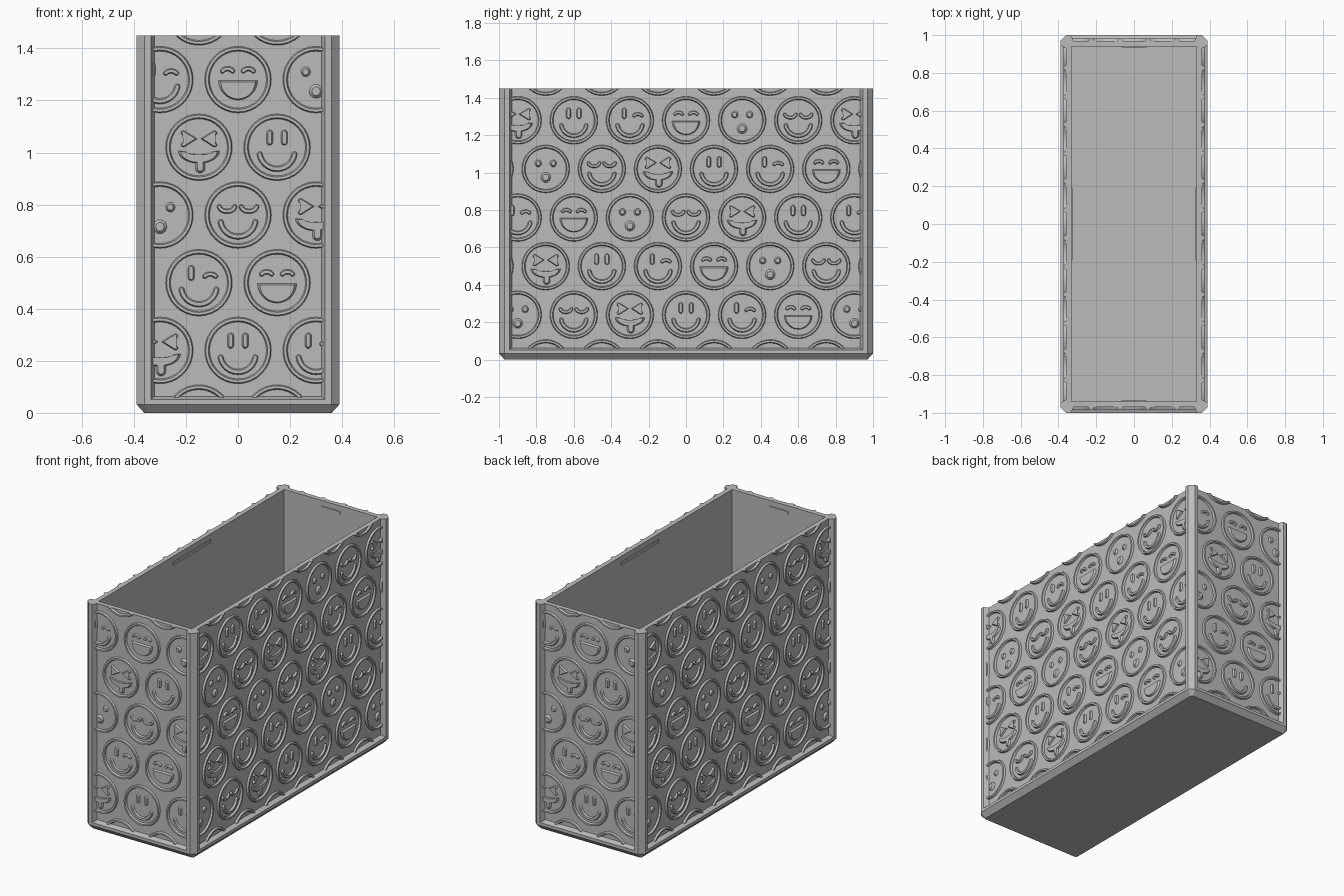
import bpy, bmesh
from math import pi, sin, cos, radians, atan2
from mathutils import Vector

if "Cube" in bpy.data.objects:
    bpy.data.objects.remove(bpy.data.objects["Cube"])

HX, HY, TOP = 0.39, 1.0, 1.45      # half width, half length, height
RECESS, WALL = 0.03, 0.06          # panel depth, total wall thickness
RAISE, SINK = 0.012, -0.006        # relief top and buried bottom

grey = bpy.data.materials.new("light_grey")
grey.use_nodes = True
grey.diffuse_color = (0.5, 0.5, 0.5, 1)
grey.node_tree.nodes["Principled BSDF"].inputs["Base Color"].default_value = grey.diffuse_color


def add_object(name, bm):
    bmesh.ops.recalc_face_normals(bm, faces=bm.faces)
    mesh = bpy.data.meshes.new(name)
    bm.to_mesh(mesh)
    bm.free()
    mesh.materials.append(grey)
    ob = bpy.data.objects.new(name, mesh)
    bpy.context.collection.objects.link(ob)
    return ob


def bridge(bm, a, b):
    for i in range(len(a)):
        j = (i + 1) % len(a)
        bm.faces.new((a[i], a[j], b[j], b[i]))


# ---- base tray: lofted chamfered rectangles
def chamfered(hx, hy, c):
    pts = []
    for sx, sy in ((1, 1), (-1, 1), (-1, -1), (1, -1)):
        pair = [(sx * hx, sy * (hy - c)), (sx * (hx - c), sy * hy)]
        pts += pair if sx * sy > 0 else pair[::-1]
    return pts


bm = bmesh.new()
rings = []
for inset, c, z in ((0.03, 0.01, 0), (0, 0.03, 0.033), (0, 0.03, 0.052), (0.029, 0.02, 0.063)):
    rings.append([bm.verts.new((x, y, z)) for x, y in chamfered(HX - inset, HY - inset, c)])
for a, b in zip(rings, rings[1:]):
    bridge(bm, a, b)
bm.faces.new(rings[0])
bm.faces.new(rings[-1])
add_object("base_tray", bm)

# ---- walls with corner posts: one plan outline, extruded
bm = bmesh.new()
outer = []
post = ((0.03, 0.07), (0, 0.055), (0, 0.03), (0.03, 0), (0.055, 0), (0.07, 0.03))
for sx, sy in ((1, 1), (-1, 1), (-1, -1), (1, -1)):
    corner = [(sx * (HX - a), sy * (HY - b)) for a, b in post]
    outer += corner if sx * sy > 0 else corner[::-1]
ix, iy = HX - WALL, HY - WALL
edges = []
for loop in (outer, [(ix, iy), (-ix, iy), (-ix, -iy), (ix, -iy)]):
    vs = [bm.verts.new((x, y, 0.04)) for x, y in loop]
    edges += [bm.edges.new((vs[i - 1], vs[i])) for i in range(len(vs))]
bmesh.ops.triangle_fill(bm, edges=edges, use_beauty=True)
res = bmesh.ops.extrude_face_region(bm, geom=bm.faces[:], use_keep_orig=True)
moved = [g for g in res["geom"] if isinstance(g, bmesh.types.BMVert)]
bmesh.ops.translate(bm, verts=moved, vec=(0, 0, TOP - 0.04))
add_object("walls_and_posts", bm)

# ---- small lid ridges inside the rim
for name, x, y, sx, sy in (("left", ix, 0, 0.01, 0.38), ("right", -ix, 0, 0.01, 0.38),
                           ("back", 0, iy, 0.13, 0.01), ("front", 0, -iy, 0.13, 0.01)):
    bm = bmesh.new()
    bmesh.ops.create_cube(bm, size=1)
    bmesh.ops.scale(bm, vec=(sx, sy, 0.02), verts=bm.verts)
    bmesh.ops.translate(bm, vec=(x, y, 1.405), verts=bm.verts)
    add_object(name + "_lid_ridge", bm)


# ---- relief building blocks, drawn in (u, z) with -y as height
def arc(cx, cz, r, a0, a1, n, squash=1.0):
    return [Vector((cx + r * cos(a), cz + squash * r * sin(a)))
            for a in (radians(a0 + (a1 - a0) * i / n) for i in range(n + 1))]


def loop_verts(bm, pts, centre, height):
    return [bm.verts.new((p[0] + centre[0], -height, p[1] + centre[1])) for p in pts]


def plate(bm, base, top, centre):
    lo, hi = loop_verts(bm, base, centre, SINK), loop_verts(bm, top, centre, RAISE)
    bridge(bm, lo, hi)
    caps = [bm.faces.new(lo), bm.faces.new(hi)]
    bmesh.ops.triangulate(bm, faces=caps)


def fat_outline(path, w):
    dirs = [(b - a).normalized() for a, b in zip(path, path[1:])]
    left, right = [], []
    for i in range(1, len(path) - 1):
        t = (dirs[i - 1] + dirs[i]).normalized()
        n = Vector((-t.y, t.x)) * (w / max(t.dot(dirs[i]), 0.5))
        left.append(path[i] + n)
        right.append(path[i] - n)
    a0 = atan2(dirs[0].y, dirs[0].x) * 180 / pi
    a1 = atan2(dirs[-1].y, dirs[-1].x) * 180 / pi
    return (left + arc(*path[-1], w, a1 + 90, a1 - 90, 5)
            + right[::-1] + arc(*path[0], w, a0 - 90, a0 - 270, 5))


def stroke(bm, centre, path, w=0.014):
    path = [Vector(p) for p in path]
    plate(bm, fat_outline(path, w), fat_outline(path, w * 0.5), centre)


def solid(bm, centre, pts, k=0.82):
    mid = sum(pts, Vector((0, 0))) / len(pts)
    plate(bm, pts, [mid + (p - mid) * k for p in pts], centre)


def ring(bm, centre):
    loops = [loop_verts(bm, arc(0, 0, r, 0, 348.75, 31), centre, h)
             for r, h in ((0.13, SINK), (0.124, RAISE), (0.114, RAISE), (0.107, SINK))]
    for i in range(4):
        bridge(bm, loops[i - 1], loops[i])


def dot(bm, c, x, z, r):
    stroke(bm, c, [(x, z - 0.001), (x, z + 0.001)], r)


def tall_eye(bm, c, x):
    stroke(bm, c, [(x, 0.02), (x, 0.055)], 0.015)


def smile(bm, c):
    stroke(bm, c, arc(0, -0.015, 0.068, 190, 350, 12), 0.013)


# ---- the six expressions
def happy(bm, c):
    tall_eye(bm, c, -0.028)
    tall_eye(bm, c, 0.028)
    smile(bm, c)


def wink(bm, c):
    tall_eye(bm, c, -0.03)
    stroke(bm, c, arc(0.043, 0.02, 0.022, 160, 20, 5, 0.6), 0.011)
    smile(bm, c)


def laugh(bm, c):
    for x in (-0.04, 0.04):
        stroke(bm, c, arc(x, 0.03, 0.02, 165, 15, 5, 0.6), 0.011)
    solid(bm, c, arc(0, 0, 0.08, 180, 360, 14))


def surprised(bm, c):
    for x in (-0.04, 0.04):
        dot(bm, c, x, 0.03, 0.022)
    dot(bm, c, 0, -0.045, 0.032)


def content(bm, c):
    for x in (-0.042, 0.042):
        stroke(bm, c, arc(x, 0.035, 0.03, 190, 350, 7, 0.7), 0.011)
    smile(bm, c)


def tongue_out(bm, c):
    for s in (-1, 1):
        stroke(bm, c, [(s * 0.06, 0.055), (s * 0.024, 0.033), (s * 0.06, 0.01)], 0.011)
    solid(bm, c, arc(0, -0.012, 0.085, 180, 360, 12, 0.6)
          + arc(0, -0.012, 0.06, 350, 190, 6, 0.25))
    stroke(bm, c, [(0.005, -0.05), (0.005, -0.08)], 0.023)


EXPRESSIONS = (happy, wink, laugh, surprised, content, tongue_out)


# ---- staggered rows of faces, trimmed to the panel window
def relief(name, half, distance, turns):
    bm = bmesh.new()
    for row in range(7):
        z = 1.54 - 0.26 * row
        for k in range(-4, 5):
            u = 0.3 * k + (0 if row % 2 else 0.15)
            if abs(u) > half + 0.13:
                continue
            ring(bm, (u, z))
            if 0 < row < 6:
                index = (2 + k + 2 * ((row - 1) // 2) if row % 2 else k + 2 * (row // 2) + 4) % 6
                EXPRESSIONS[index](bm, (u, z))
    for co, no in (((half, 0, 0), (1, 0, 0)), ((-half, 0, 0), (-1, 0, 0)),
                   ((0, 0, TOP), (0, 0, 1)), ((0, 0, 0.058), (0, 0, -1))):
        bmesh.ops.bisect_plane(bm, geom=bm.verts[:] + bm.edges[:] + bm.faces[:],
                               plane_co=co, plane_no=no, clear_outer=True)
        bmesh.ops.holes_fill(bm, edges=[e for e in bm.edges if e.is_boundary], sides=0)
    bmesh.ops.translate(bm, vec=(0, -distance, 0), verts=bm.verts)
    first = add_object(name + "_relief_a", bm)
    first.rotation_euler.z = turns * pi / 2
    second = first.copy()
    second.name = name + "_relief_b"
    second.rotation_euler.z += pi
    bpy.context.collection.objects.link(second)


relief("end", HX - 0.063, HY - RECESS, 0)
relief("side", HY - 0.063, HX - RECESS, 1)
